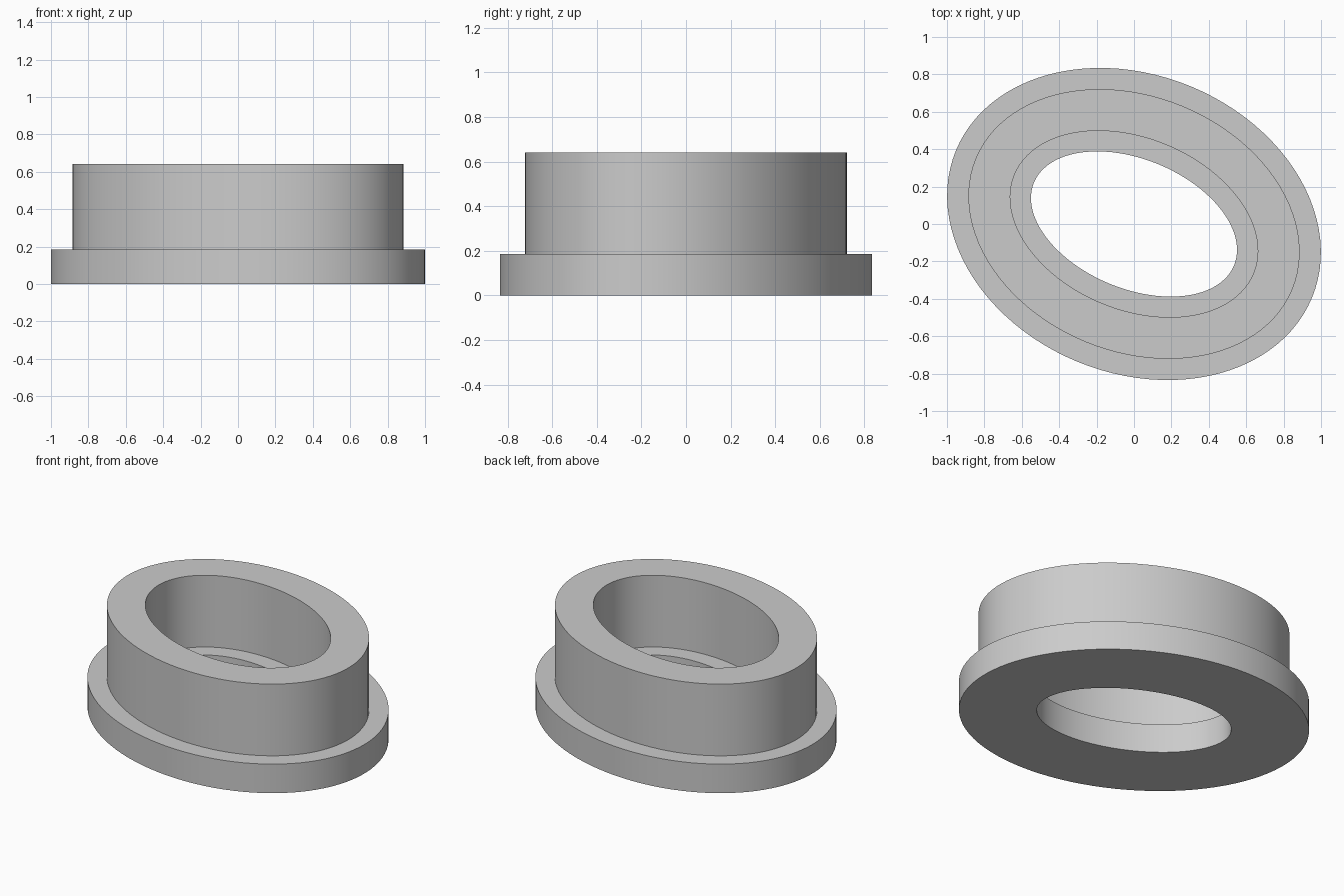
import bpy, bmesh, math

cube = bpy.data.objects.get("Cube")
if cube:
    bpy.data.objects.remove(cube, do_unlink=True)

SEGMENTS = 96
TILT = math.radians(-22.5)
MAJOR, MINOR = 1.03, 0.796          # semi-axes of the flange rim
HEIGHT, FLANGE = 0.642, 0.185

grey = bpy.data.materials.new("plain grey")
grey.use_nodes = True
colour = (0.6, 0.6, 0.6, 1)
grey.diffuse_color = colour
grey.node_tree.nodes["Principled BSDF"].inputs["Base Color"].default_value = colour

# Closed cross-section: (inset from the rim, height)
profile = [
    (0, 0), (0, FLANGE),                    # flange rim
    (0.114, FLANGE), (0.114, HEIGHT),       # collar outside
    (0.339, HEIGHT), (0.339, FLANGE),       # collar bore
    (0.451, FLANGE), (0.451, 0),            # inner lip and hole
]


def ellipse_ring(bm, inset, z):
    ring = []
    for i in range(SEGMENTS):
        t = math.tau * i / SEGMENTS
        u, v = (MAJOR - inset) * math.cos(t), (MINOR - inset) * math.sin(t)
        x = u * math.cos(TILT) - v * math.sin(TILT)
        y = u * math.sin(TILT) + v * math.cos(TILT)
        ring.append(bm.verts.new((x, y, z)))
    return ring


# Sweep the cross-section around the tilted ellipse
bm = bmesh.new()
rings = [ellipse_ring(bm, inset, z) for inset, z in profile]
for k, lower in enumerate(rings):
    upper = rings[(k + 1) % len(rings)]
    for i in range(SEGMENTS):
        j = (i + 1) % SEGMENTS
        bm.faces.new((lower[i], lower[j], upper[j], upper[i]))
bmesh.ops.recalc_face_normals(bm, faces=bm.faces)

mesh = bpy.data.meshes.new("flanged_oval_bushing")
bm.to_mesh(mesh)
bm.free()
mesh.materials.append(grey)
bushing = bpy.data.objects.new("flanged_oval_bushing", mesh)
bpy.context.collection.objects.link(bushing)

bpy.ops.object.select_all(action="DESELECT")
bushing.select_set(True)
bpy.context.view_layer.objects.active = bushing
bpy.ops.object.shade_smooth_by_angle(angle=math.radians(30))
